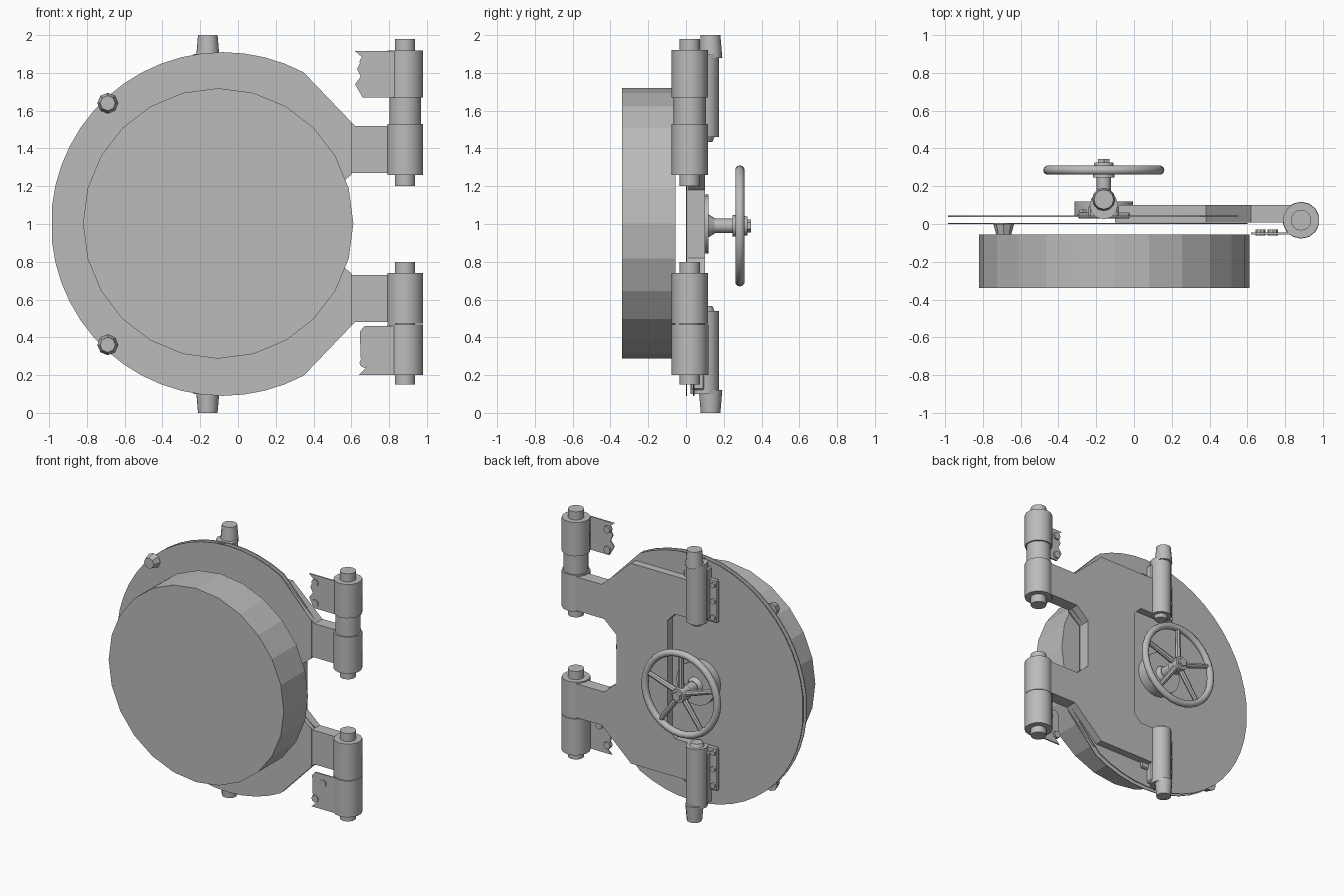
import bpy, bmesh, math
from mathutils import Vector, Matrix

cube = bpy.data.objects.get("Cube")
if cube:
    bpy.data.objects.remove(cube, do_unlink=True)

steel = bpy.data.materials.new("grey steel")
steel.use_nodes = True
GREY = (0.5, 0.5, 0.5, 1)
steel.diffuse_color = GREY
steel.node_tree.nodes["Principled BSDF"].inputs["Base Color"].default_value = GREY


def finish(name, bm, smooth=None):
    bmesh.ops.recalc_face_normals(bm, faces=bm.faces)
    mesh = bpy.data.meshes.new(name)
    bm.to_mesh(mesh)
    bm.free()
    mesh.materials.append(steel)
    obj = bpy.data.objects.new(name, mesh)
    bpy.context.collection.objects.link(obj)
    if smooth:
        bpy.ops.object.select_all(action='DESELECT')
        obj.select_set(True)
        bpy.context.view_layer.objects.active = obj
        bpy.ops.object.shade_smooth_by_angle(angle=math.radians(smooth))
    return obj


def rod(name, start, end, r1, r2=None, sides=16, smooth=40):
    """Cylinder or cone between two points."""
    start, end = Vector(start), Vector(end)
    axis = end - start
    turn = axis.to_track_quat('Z', 'Y').to_matrix().to_4x4()
    bm = bmesh.new()
    bmesh.ops.create_cone(bm, cap_ends=True, segments=sides, radius1=r1,
                          radius2=r1 if r2 is None else r2, depth=axis.length,
                          matrix=Matrix.Translation((start + end) / 2) @ turn)
    return finish(name, bm, smooth)


def box(name, low, high, bevel=0):
    low, high = Vector(low), Vector(high)
    bm = bmesh.new()
    bmesh.ops.create_cube(bm, size=1, matrix=Matrix.Translation((low + high) / 2)
                          @ Matrix.Diagonal((*(high - low), 1)))
    if bevel:
        bmesh.ops.bevel(bm, geom=bm.edges[:], offset=bevel, segments=1, affect='EDGES')
    return finish(name, bm)


def plate(name, outline, front, back):
    """Outline in x and z, given thickness in y."""
    bm = bmesh.new()
    face = bm.faces.new([bm.verts.new((x, front, z)) for x, z in outline])
    out = bmesh.ops.extrude_face_region(bm, geom=[face], use_keep_orig=True)
    moved = [v for v in out["geom"] if isinstance(v, bmesh.types.BMVert)]
    bmesh.ops.translate(bm, vec=(0, back - front, 0), verts=moved)
    return finish(name, bm)


def mirrored(half):
    """Complete an outline by reflecting it about the mid height."""
    return half + [(x, 2 - z) for x, z in reversed(half)]


# Thick round plug on the front
rod("door_plug", (-0.105, -0.055, 1.003), (-0.105, -0.338, 1.003), 0.716, sides=24, smooth=None)

# Two thin skins of the door, trimmed on the hinge side
arc = [(-0.08 + 0.91 * math.cos(math.radians(a)), 1 + 0.91 * math.sin(math.radians(a)))
       for a in range(62, 181, 7)]
skin = mirrored([(0.5, 1.18), (0.6, 1.26), (0.6, 1.54)] + arc)
plate("front_skin", skin, 0.0, 0.006)
plate("back_skin", skin, 0.036, 0.044)

# Raised yoke whose arms run from the hinges to the lock bolts
yoke = mirrored([(0.5, 1.18), (0.6, 1.27), (0.84, 1.27), (0.84, 1.52), (0.62, 1.52),
                 (0.38, 1.74), (-0.1, 1.74), (-0.1, 1.46), (0.02, 1.46), (0.08, 1.4)])
plate("hinge_yoke", yoke, 0.008, 0.1)

# Hinges
HX, HY = 0.885, 0.02


def hinge_part(name, low, high, radius):
    rod(name, (HX, HY, low), (HX, HY, high), radius, sides=14)


hinge_part("upper_hinge_frame_knuckle", 1.67, 1.92, 0.096)
hinge_part("upper_hinge_middle", 1.53, 1.67, 0.085)
hinge_part("upper_hinge_door_knuckle", 1.26, 1.53, 0.096)
hinge_part("upper_hinge_pin", 1.2, 1.98, 0.055)
hinge_part("lower_hinge_door_knuckle", 0.472, 0.74, 0.096)
hinge_part("lower_hinge_frame_knuckle", 0.2, 0.468, 0.098)
hinge_part("lower_hinge_pin", 0.15, 0.8, 0.055)

# Torn hinge leaves with their bolts
plate("upper_hinge_leaf", [(0.86, 1.67), (0.86, 1.915), (0.62, 1.915), (0.66, 1.88),
                           (0.63, 1.82), (0.65, 1.78), (0.62, 1.74), (0.66, 1.67)], -0.055, -0.045)
plate("lower_hinge_leaf", [(0.86, 0.2), (0.86, 0.46), (0.67, 0.46), (0.645, 0.43),
                           (0.65, 0.29), (0.69, 0.25), (0.64, 0.2)], -0.055, -0.045)
for x, z in ((0.67, 1.86), (0.67, 1.71), (0.735, 0.395), (0.67, 0.265)):
    rod("leaf_bolt", (x, -0.062, z), (x, -0.03, z), 0.027, sides=8)

# Lock bolts at top and bottom
LX = -0.16
for side, label in ((1, "upper"), (-1, "lower")):
    def at(height):
        return 1 + side * height

    lo, hi = sorted((at(0.46), at(0.9)))
    rod(label + "_lock_barrel", (LX, 0.1, lo), (LX, 0.1, hi), 0.075, sides=12)
    box(label + "_lock_block", (LX - 0.08, 0.03, lo + 0.02), (LX + 0.08, 0.1, hi - 0.04), 0.01)
    lo, hi = sorted((at(0.46), at(0.78)))
    box(label + "_lock_flange", (-0.3, 0.03, lo), (-0.02, 0.06, hi), 0.008)
    rod(label + "_lock_bolt", (LX, 0.13, at(0.88)), (LX, 0.13, at(1)), 0.062, 0.052, 12)
    rod(label + "_lock_stub", (LX, 0.1, at(0.46)), (LX, 0.1, at(0.435)), 0.05, 0.04, 12)
    for h in (0.5, 0.62, 0.74):
        rod("flange_bolt", (-0.27, 0.055, at(h)), (-0.27, 0.078, at(h)), 0.02, sides=6)
    # Small lug on the front rim
    rod(label + "_rim_lug", (-0.69, -0.055, at(0.64)), (-0.69, 0.0, at(0.64)), 0.04, 0.055, 8)

# Handwheel on its pad and shaft
WZ = 0.99
CENTRE = Vector((LX, 0.285, WZ))
rod("wheel_pad", (LX, 0.04, 1), (LX, 0.12, 1), 0.155, sides=20)
rod("wheel_collar", (LX, 0.12, WZ), (LX, 0.15, WZ), 0.06, 0.042)
rod("wheel_shaft", (LX, 0.1, WZ), (LX, 0.27, WZ), 0.038)
rod("wheel_hub", (LX, 0.245, WZ), (LX, 0.325, WZ), 0.058, 0.05)
rod("wheel_nut", (LX, 0.32, WZ), (LX, 0.345, WZ), 0.034, sides=6)
for i in range(5):
    a = math.radians(90 + 72 * i)
    out = Vector((math.cos(a), 0, math.sin(a)))
    rod("wheel_spoke", CENTRE + out * 0.03, CENTRE + out * 0.295, 0.022, 0.017, 8)

bm = bmesh.new()
ring = [bm.verts.new(CENTRE + Vector((0.296 + 0.025 * math.cos(t), 0.025 * math.sin(t), 0)))
        for t in (math.tau * k / 10 for k in range(10))]
edges = [bm.edges.new((ring[k - 1], ring[k])) for k in range(10)]
bmesh.ops.spin(bm, geom=ring + edges, cent=CENTRE, axis=(0, 1, 0),
               angle=math.tau, steps=32, use_merge=True)
bmesh.ops.remove_doubles(bm, verts=bm.verts, dist=0.0005)
finish("wheel_rim", bm, 60)
